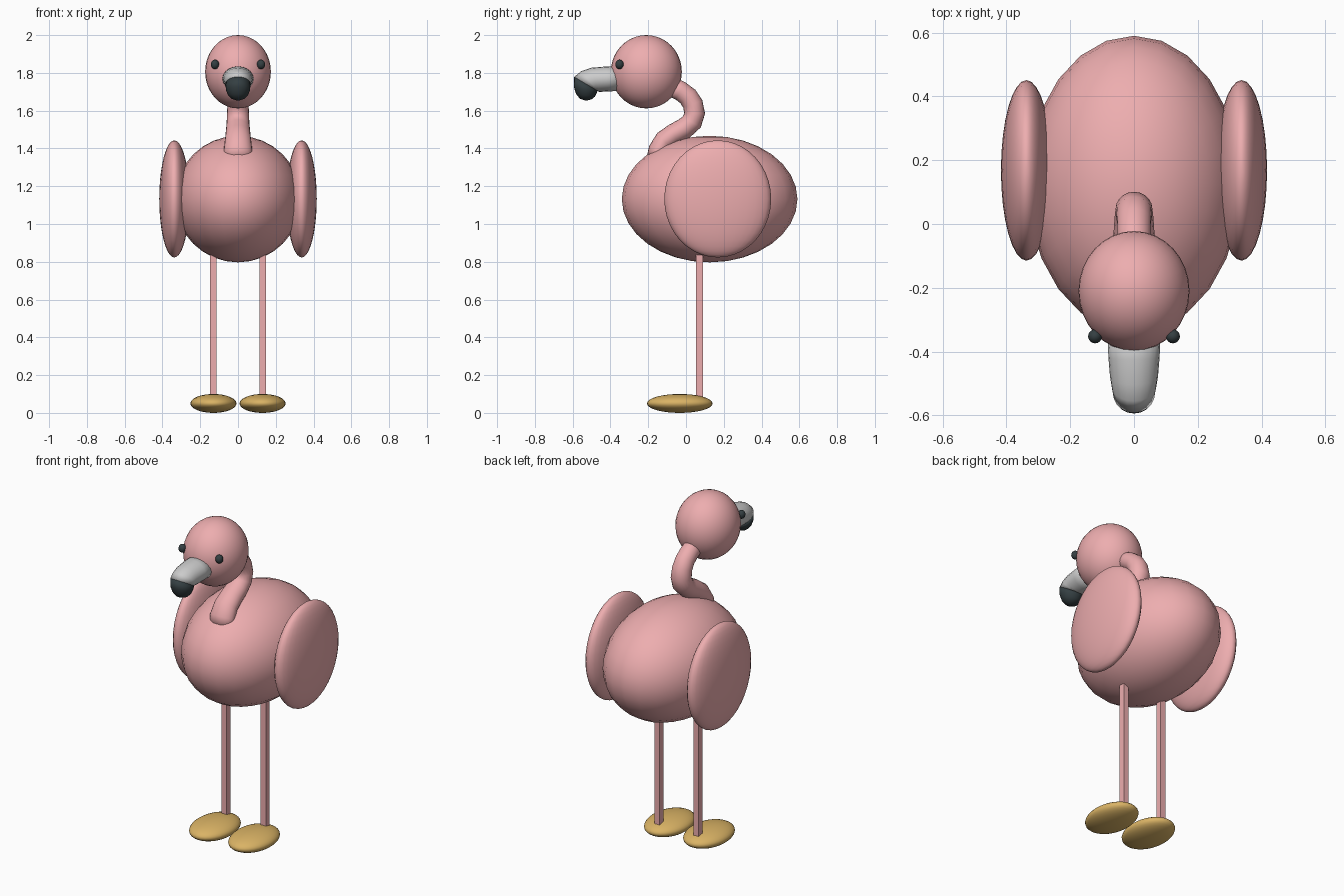
import bpy, bmesh, math

if "Cube" in bpy.data.objects:
    bpy.data.objects.remove(bpy.data.objects["Cube"])


def material(name, rgb):
    m = bpy.data.materials.new(name)
    m.diffuse_color = (*rgb, 1)
    m.use_nodes = True
    m.node_tree.nodes["Principled BSDF"].inputs["Base Color"].default_value = m.diffuse_color
    return m


PINK = material("pink", (0.85, 0.42, 0.43))
WHITE = material("white", (0.80, 0.82, 0.79))
DARK = material("dark", (0.035, 0.05, 0.055))
GOLD = material("gold", (0.70, 0.45, 0.13))


def finish(bm, name, mat, smooth=True):
    bmesh.ops.recalc_face_normals(bm, faces=bm.faces)
    me = bpy.data.meshes.new(name)
    bm.to_mesh(me)
    bm.free()
    me.materials.append(mat)
    for p in me.polygons:
        p.use_smooth = smooth
    ob = bpy.data.objects.new(name, me)
    bpy.context.collection.objects.link(ob)
    return ob


def ellipsoid(name, centre, radii, mat, segs=24, rings=16):
    bm = bmesh.new()
    bmesh.ops.create_uvsphere(bm, u_segments=segs, v_segments=rings, radius=1)
    bmesh.ops.scale(bm, vec=radii, verts=bm.verts)
    bmesh.ops.translate(bm, vec=centre, verts=bm.verts)
    return finish(bm, name, mat)


def box(name, centre, size, mat):
    bm = bmesh.new()
    bmesh.ops.create_cube(bm, size=1)
    bmesh.ops.scale(bm, vec=size, verts=bm.verts)
    bmesh.ops.translate(bm, vec=centre, verts=bm.verts)
    return finish(bm, name, mat, smooth=False)


def loft(name, rings, mat, sides=20):
    """Skin elliptical rings (y, z, heading in degrees, x radius, other radius)."""
    bm = bmesh.new()
    loops = []
    for y, z, deg, rx, rn in rings:
        a = math.radians(deg)
        loop = []
        for i in range(sides):
            t = math.tau * i / sides
            n = rn * math.sin(t)
            loop.append(bm.verts.new((rx * math.cos(t), y - n * math.sin(a), z + n * math.cos(a))))
        loops.append(loop)
    for lo, hi in zip(loops, loops[1:]):
        for i in range(sides):
            j = (i + 1) % sides
            bm.faces.new((lo[i], lo[j], hi[j], hi[i]))
    bm.faces.new(loops[0])
    bm.faces.new(loops[-1])
    return finish(bm, name, mat)


# Body and head
ellipsoid("body", (0, 0.125, 1.132), (0.335, 0.465, 0.335), PINK)
ellipsoid("head", (0, -0.21, 1.806), (0.174, 0.188, 0.194), PINK, 32, 20)

# S-shaped neck, wider at the base
loft("neck", [
    (-0.155, 1.34, 80, 0.077, 0.055),
    (-0.145, 1.39, 66, 0.075, 0.055),
    (-0.115, 1.44, 42, 0.070, 0.056),
    (-0.065, 1.475, 27, 0.066, 0.056),
    (-0.010, 1.505, 32, 0.063, 0.056),
    (0.030, 1.540, 60, 0.060, 0.056),
    (0.046, 1.585, 90, 0.058, 0.055),
    (0.036, 1.635, 112, 0.056, 0.054),
    (0.010, 1.675, 132, 0.054, 0.053),
    (-0.030, 1.705, 150, 0.053, 0.052),
    (-0.110, 1.745, 155, 0.052, 0.052),
], PINK)

# Beak with a hooked dark tip
edge = (-0.530, 1.742, 239, 0.066, 0.072)
loft("beak", [
    (-0.340, 1.770, 180, 0.084, 0.066),
    (-0.420, 1.768, 184, 0.080, 0.066),
    (-0.480, 1.763, 200, 0.075, 0.068),
    (-0.510, 1.755, 220, 0.070, 0.070),
    edge,
], WHITE)
loft("beak_tip", [
    edge,
    (-0.533, 1.710, 255, 0.064, 0.063),
    (-0.532, 1.682, 262, 0.053, 0.051),
    (-0.530, 1.663, 268, 0.034, 0.033),
    (-0.528, 1.655, 270, 0.010, 0.010),
], DARK)

# Paired parts
for side, s in (("left", 1), ("right", -1)):
    ellipsoid(side + "_eye", (0.122 * s, -0.352, 1.845), (0.022, 0.022, 0.025), DARK, 16, 10)
    ellipsoid(side + "_wing", (0.337 * s, 0.168, 1.133), (0.08, 0.283, 0.31), PINK, 32, 20)
    box(side + "_leg", (0.13 * s, 0.072, 0.475), (0.034, 0.036, 0.85), PINK)
    ellipsoid(side + "_foot", (0.13 * s, -0.033, 0.05), (0.122, 0.174, 0.05), GOLD, 32, 16)
